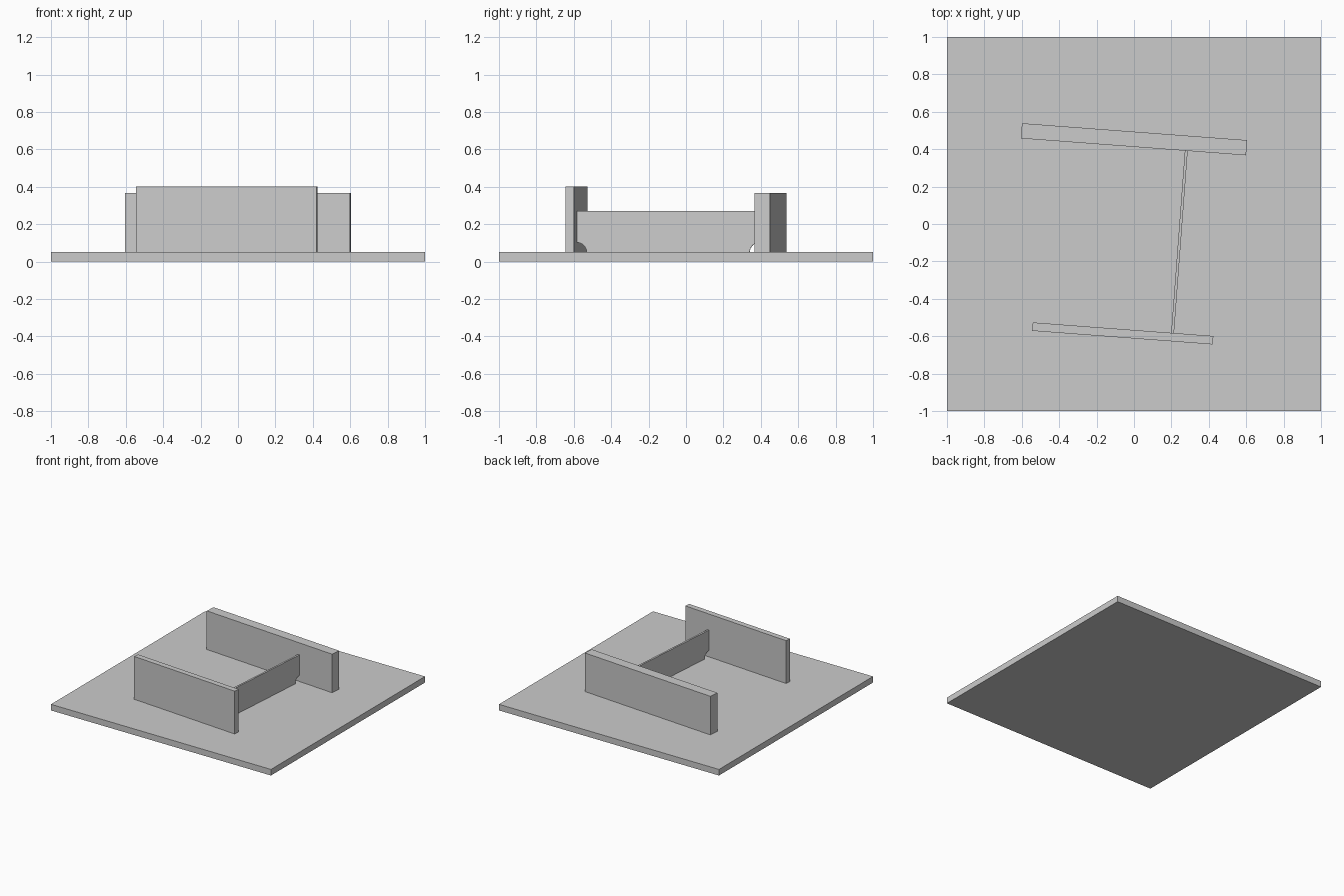
import bpy
import bmesh
import math

cube = bpy.data.objects.get("Cube")
if cube:
    bpy.data.objects.remove(cube, do_unlink=True)

TILT = math.radians(-4.3)
BASE_TOP = 0.05

grey = bpy.data.materials.new("light_grey")
grey.use_nodes = True
grey.diffuse_color = (0.6, 0.6, 0.6, 1)
grey.node_tree.nodes["Principled BSDF"].inputs["Base Color"].default_value = (0.6, 0.6, 0.6, 1)


def prism(name, profile, thickness, location, angle):
    """Upright (along, height) profile, given thickness and turned about z."""
    bm = bmesh.new()
    face = bm.faces.new([bm.verts.new((u, -thickness / 2, h)) for u, h in profile])
    moved = bmesh.ops.extrude_face_region(bm, geom=[face])["geom"]
    verts = [v for v in moved if isinstance(v, bmesh.types.BMVert)]
    bmesh.ops.translate(bm, verts=verts, vec=(0, thickness, 0))
    bmesh.ops.recalc_face_normals(bm, faces=bm.faces)
    mesh = bpy.data.meshes.new(name)
    bm.to_mesh(mesh)
    bm.free()
    mesh.materials.append(grey)
    obj = bpy.data.objects.new(name, mesh)
    obj.location = location
    obj.rotation_euler.z = angle
    bpy.context.collection.objects.link(obj)
    return obj


def slab(name, length, thickness, height, location, angle=0):
    half = length / 2
    profile = [(-half, 0), (half, 0), (half, height), (-half, height)]
    return prism(name, profile, thickness, location, angle)


# Ground plate and the two parallel flanges
slab("base_plate", 2, 2, BASE_TOP, (0, 0, 0))
slab("back_flange", 1.207, 0.081, 0.317, (0, 0.453, BASE_TOP), TILT)
slab("front_flange", 0.968, 0.045, 0.352, (-0.06, -0.585, BASE_TOP), TILT)

# Thin web with a quarter-round relief at each lower corner
half, height, radius, steps = 0.489, 0.22, 0.052, 8
arc = [(half - radius * math.cos(a), radius * math.sin(a))
       for a in (math.pi / 2 * i / steps for i in range(steps + 1))]
right_side = arc + [(half, height)]
left_side = [(-u, h) for u, h in reversed(right_side)]
prism("web", right_side + left_side, 0.015, (0.243, -0.095, BASE_TOP),
      math.pi / 2 + TILT)
